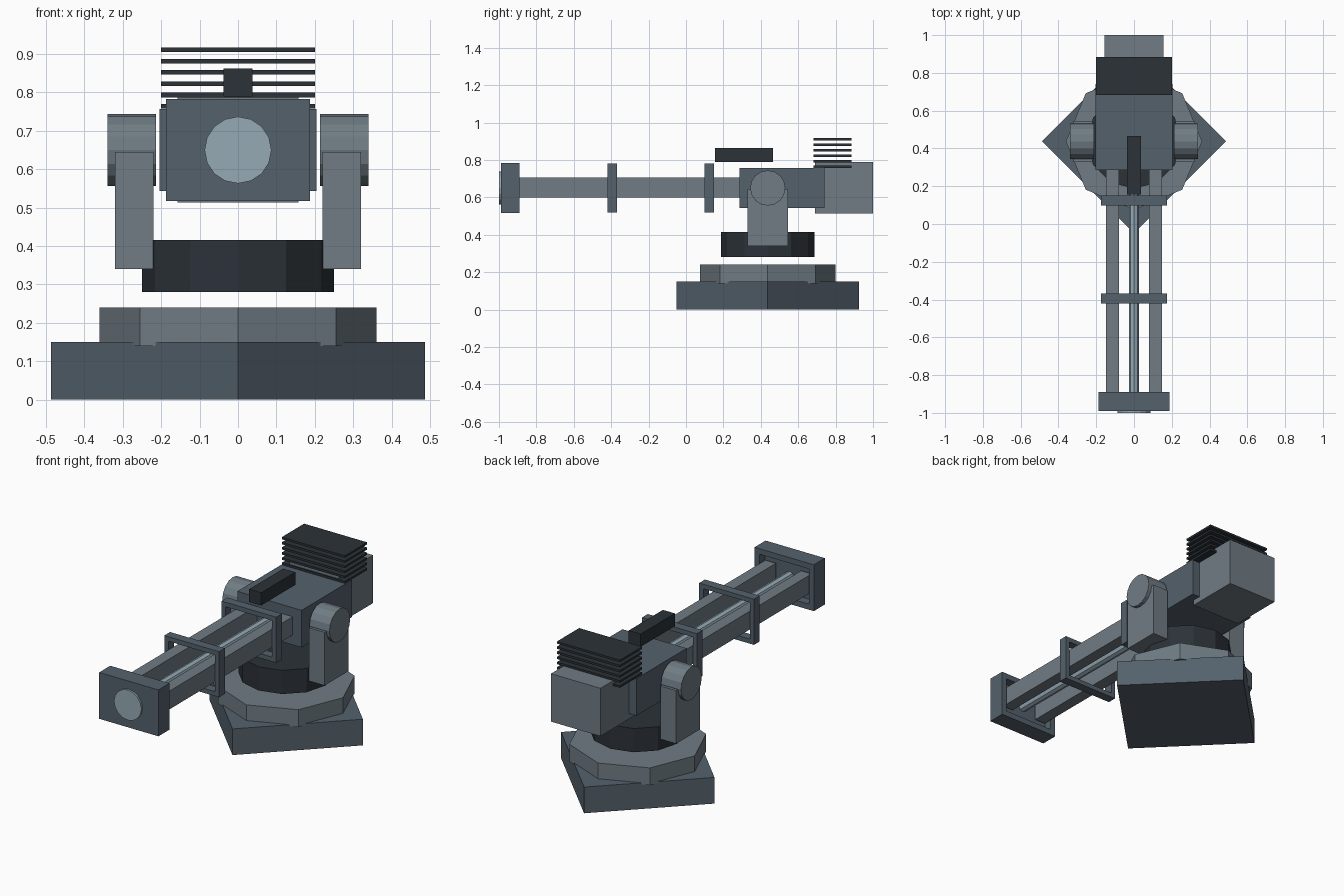
import bpy, bmesh, math
from mathutils import Matrix

if "Cube" in bpy.data.objects:
    bpy.data.objects.remove(bpy.data.objects["Cube"])

CY = 0.437   # y of the turning axis
CZ = 0.65    # height of the barrel axis


def material(name, r, g, b):
    m = bpy.data.materials.new(name)
    m.diffuse_color = (r, g, b, 1)
    m.use_nodes = True
    m.node_tree.nodes["Principled BSDF"].inputs["Base Color"].default_value = m.diffuse_color
    return m


STEEL = material("steel", 0.16, 0.20, 0.23)
MID = material("mid_steel", 0.09, 0.12, 0.15)
DARK = material("dark_steel", 0.025, 0.032, 0.04)
GLASS = material("pale_blue", 0.30, 0.40, 0.46)


def finish(name, bm, mat):
    bmesh.ops.recalc_face_normals(bm, faces=bm.faces)
    mesh = bpy.data.meshes.new(name)
    bm.to_mesh(mesh)
    bm.free()
    mesh.materials.append(mat)
    ob = bpy.data.objects.new(name, mesh)
    bpy.context.collection.objects.link(ob)
    return ob


def box(name, x, y, z, mat):
    """Box from (min, max) ranges."""
    bm = bmesh.new()
    bmesh.ops.create_cube(bm, size=1)
    for v in bm.verts:
        for i, (lo, hi) in enumerate((x, y, z)):
            v.co[i] = lo if v.co[i] < 0 else hi
    return finish(name, bm, mat)


def prism(name, sides, radius, lo, hi, centre, axis, mat):
    """Regular prism running from lo to hi along an axis."""
    bm = bmesh.new()
    bmesh.ops.create_cone(bm, cap_ends=True, segments=sides, radius1=radius,
                          radius2=radius, depth=hi - lo)
    rot = {"X": Matrix.Rotation(math.pi / 2, 4, "Y"),
           "Y": Matrix.Rotation(math.pi / 2, 4, "X"), "Z": Matrix()}[axis]
    loc = list(centre)
    loc["XYZ".index(axis)] = (lo + hi) / 2
    bm.transform(Matrix.Translation(loc) @ rot)
    return finish(name, bm, mat)


def frame(name, hx, hz, bar, y0, y1, mat):
    """Rectangular ring around the barrel axis."""
    bm = bmesh.new()
    loops = []
    for y, t in ((y0, 0), (y1, 0), (y1, bar), (y0, bar)):
        loops.append([bm.verts.new((sx * (hx - t), y, CZ + sz * (hz - t)))
                      for sx, sz in ((-1, -1), (1, -1), (1, 1), (-1, 1))])
    for k in range(4):
        a, b = loops[k], loops[(k + 1) % 4]
        for i in range(4):
            j = (i + 1) % 4
            bm.faces.new((a[i], a[j], b[j], b[i]))
    return finish(name, bm, mat)


def mirror_x(ob):
    ob.modifiers.new("mirror", "MIRROR").use_axis[0] = True


# Stand: diamond foot, octagonal tier, floating turntable
prism("base_foot", 4, 0.487, 0, 0.15, (0, CY, 0), "Z", MID)
prism("base_tier", 8, 0.361, 0.14, 0.24, (0, CY, 0), "Z", STEEL)
prism("turntable", 12, 0.25, 0.28, 0.416, (0, CY, 0), "Z", DARK)

# Yoke arms and pivot drums
mirror_x(box("yoke_arm", (0.22, 0.32), (CY - 0.109, CY + 0.109), (0.34, 0.645), STEEL))
mirror_x(prism("pivot_drum", 16, 0.094, 0.213, 0.34, (0, CY, CZ), "X", STEEL))

# Receiver and rear block
box("receiver", (-0.204, 0.204), (0.285, 0.74), (0.544, 0.757), MID)
box("rear_block", (-0.157, 0.157), (0.69, 1.0), (0.513, 0.788), STEEL)

# Cooling fins
for i in range(6):
    z = 0.764 + 0.0294 * i
    box(f"cooling_fin_{i + 1}", (-0.2, 0.2), (0.683, 0.885), (z - 0.006, z + 0.006), DARK)

# Sight above the receiver
box("sight", (-0.038, 0.038), (0.155, 0.465), (0.79, 0.863), DARK)

# Barrel rails, inner rod and clamping frames
mirror_x(box("barrel_rail", (0.08, 0.147), (-0.93, 0.29), (0.6, 0.705), STEEL))
prism("inner_rod", 8, 0.026, -0.95, 0.3, (0, 0, CZ), "Y", GLASS)
for i, y in enumerate((0.098, -0.42)):
    frame(f"barrel_frame_{i + 1}", 0.174, 0.131, 0.026, y, y + 0.052, MID)

# Muzzle: plate with a recessed back and a lens
frame("muzzle_rim", 0.188, 0.133, 0.032, -0.94, -0.89, MID)
box("muzzle_plate", (-0.188, 0.188), (-0.99, -0.94), (CZ - 0.133, CZ + 0.133), MID)
prism("muzzle_lens", 16, 0.087, -1.0, -0.96, (0, 0, CZ), "Y", GLASS)
